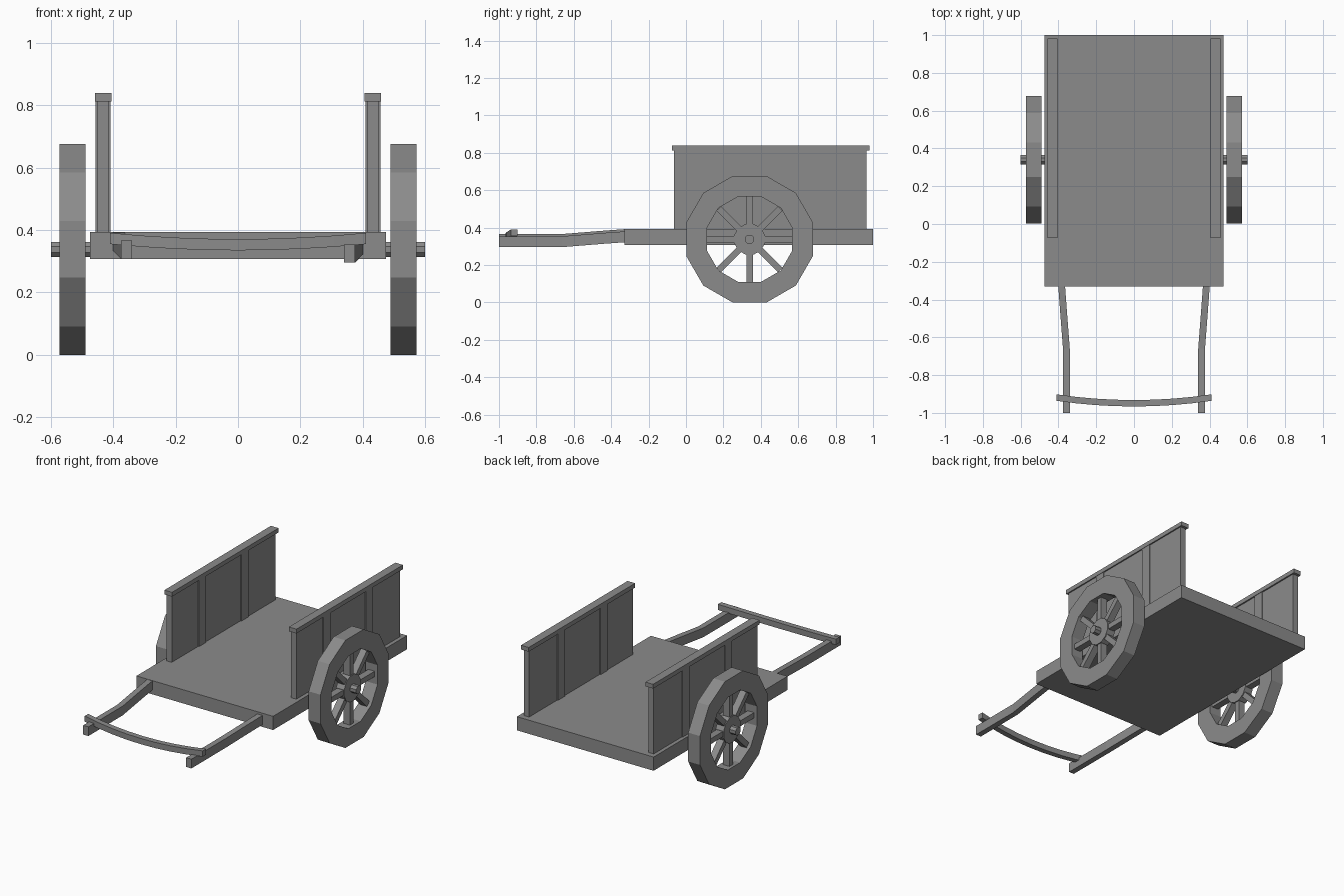
import bpy
import bmesh
from math import pi, sin, cos
from mathutils import Matrix, Vector

old = bpy.data.objects.get("Cube")
if old:
    bpy.data.objects.remove(old)

GREY = (0.26, 0.26, 0.26, 1)
wood = bpy.data.materials.new("grey wood")
wood.use_nodes = True
wood.diffuse_color = GREY
wood.node_tree.nodes["Principled BSDF"].inputs["Base Color"].default_value = GREY

WHEEL_Y, WHEEL_Z = 0.34, 0.338


def finish(name, bm):
    bmesh.ops.recalc_face_normals(bm, faces=bm.faces)
    mesh = bpy.data.meshes.new(name)
    bm.to_mesh(mesh)
    bm.free()
    mesh.materials.append(wood)
    obj = bpy.data.objects.new(name, mesh)
    bpy.context.collection.objects.link(obj)
    return obj


def add_box(bm, lo, hi, turn=Matrix()):
    lo, hi = Vector(lo), Vector(hi)
    place = Matrix.Translation((lo + hi) / 2) @ Matrix.Diagonal((hi - lo).to_4d())
    bmesh.ops.create_cube(bm, size=1, matrix=turn @ place)


def box(name, lo, hi):
    bm = bmesh.new()
    add_box(bm, lo, hi)
    return finish(name, bm)


def add_drum(bm, sides, radius, x0, x1):
    """Closed prism along x around the origin, with a flat side down."""
    rings = [[bm.verts.new((x, radius * cos((i + 0.5) * 2 * pi / sides),
                            radius * sin((i + 0.5) * 2 * pi / sides)))
              for i in range(sides)] for x in (x0, x1)]
    for ring in rings:
        bm.faces.new(ring)
    for i in range(sides):
        j = (i + 1) % sides
        bm.faces.new((rings[0][i], rings[0][j], rings[1][j], rings[1][i]))


def sweep(name, sections):
    """Skin a row of four-cornered sections and cap both ends."""
    bm = bmesh.new()
    rows = [[bm.verts.new(p) for p in s] for s in sections]
    for a, b in zip(rows, rows[1:]):
        for i in range(4):
            j = (i + 1) % 4
            bm.faces.new((a[i], a[j], b[j], b[i]))
    bm.faces.new(rows[0])
    bm.faces.new(rows[-1])
    return finish(name, bm)


def wheel(side, label):
    # Twelve-sided rim
    bm = bmesh.new()
    outer, inner = 0.35, 0.236
    x0, x1 = side * 0.49, side * 0.572
    rings = []
    for i in range(12):
        a = (i + 0.5) * pi / 6
        rings.append([bm.verts.new((x, r * cos(a), r * sin(a)))
                      for x, r in ((x0, outer), (x1, outer), (x1, inner), (x0, inner))])
    for i in range(12):
        a, b = rings[i], rings[(i + 1) % 12]
        for k in range(4):
            m = (k + 1) % 4
            bm.faces.new((a[k], a[m], b[m], b[k]))
    rim = finish(label + "_wheel_rim", bm)

    # Eight spokes
    bm = bmesh.new()
    xs = sorted((side * 0.508, side * 0.552))
    for i in range(8):
        add_box(bm, (xs[0], -0.017, 0.05), (xs[1], 0.017, 0.232),
                Matrix.Rotation(i * pi / 4, 4, 'X'))
    spokes = finish(label + "_wheel_spokes", bm)

    # Hub
    bm = bmesh.new()
    add_drum(bm, 12, 0.085, side * 0.502, side * 0.558)
    hub = finish(label + "_wheel_hub", bm)
    for obj in (rim, spokes, hub):
        obj.location = (0, WHEEL_Y, WHEEL_Z)


# Cart bed
box("cart_bed", (-0.475, -0.33, 0.308), (0.475, 1, 0.394))

# Axle
bm = bmesh.new()
add_drum(bm, 8, 0.026, -0.6, 0.6)
finish("axle", bm).location = (0, WHEEL_Y, WHEEL_Z)

for side, label in ((1, "left"), (-1, "right")):
    def span(a, b):
        return sorted((side * a, side * b))

    # Side wall: board, two posts and a top rail
    a, b = span(0.415, 0.451)
    box(label + "_side_board", (a, -0.065, 0.39), (b, 0.965, 0.813))
    a, b = span(0.409, 0.457)
    for name, y in (("front", 0.197), ("rear", 0.619)):
        box(f"{label}_{name}_post", (a, y, 0.39), (b, y + 0.067, 0.815))
    a, b = span(0.406, 0.459)
    box(label + "_top_rail", (a, -0.075, 0.813), (b, 0.982, 0.84))

    wheel(side, label)

    # Bent pulling shaft; the right one sits slightly higher
    lift = 0 if side > 0 else 0.012
    path = ((-0.3, 0.385, 0.353), (-0.45, 0.374, 0.342), (-0.66, 0.358, 0.325), (-1, 0.358, 0.325))
    sweep(label + "_shaft",
          [[(side * (x + dx), y, z + dz + lift)
            for dx, dz in ((-0.018, -0.029), (0.018, -0.029), (0.018, 0.029), (-0.018, 0.029))]
           for y, x, z in path])

# Bowed handle bar
sections = []
for i in range(9):
    t = i / 4 - 1
    bow = 1 - t * t
    y, z = -0.919 - 0.03 * bow, 0.373 - 0.02 * bow
    sections.append([(0.41 * t, y + dy, z + dz) for dy, dz in
                     ((-0.017, -0.018), (0.017, -0.018), (0.017, 0.018), (-0.017, 0.018))])
sweep("handle_bar", sections)
